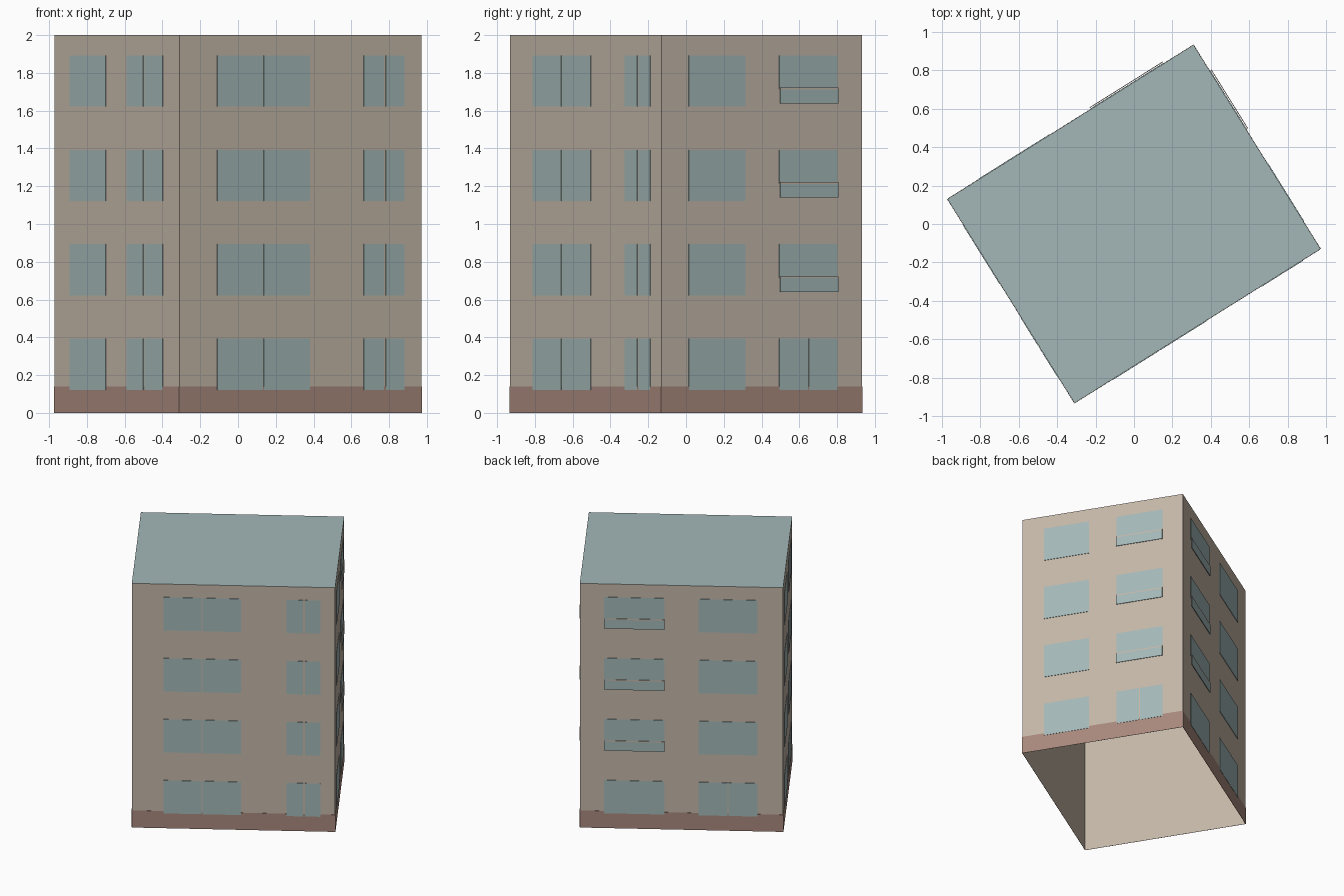
import bpy
import bmesh
from mathutils import Vector

cube = bpy.data.objects.get("Cube")
if cube:
    bpy.data.objects.remove(cube, do_unlink=True)


def make_material(name, rgb):
    mat = bpy.data.materials.new(name)
    mat.use_nodes = True
    mat.diffuse_color = (*rgb, 1)
    mat.node_tree.nodes["Principled BSDF"].inputs["Base Color"].default_value = (*rgb, 1)
    return mat


plaster = make_material("beige plaster", (0.55, 0.47, 0.39))
glass = make_material("blue grey", (0.366, 0.474, 0.474))
brick = make_material("reddish brown", (0.39, 0.25, 0.20))

# Footprint corners, counter-clockwise seen from above
corners = [Vector(c) for c in ((-0.972, 0.13, 0), (-0.31, -0.933, 0),
                               (0.972, -0.13, 0), (0.31, 0.933, 0))]
HEIGHT = 2.0
FLOORS = [0.5 * i for i in range(4)]
SILL, HEAD = 0.122, 0.393


def finish(name, bm, mat):
    mesh = bpy.data.meshes.new(name)
    bm.to_mesh(mesh)
    bm.free()
    mesh.materials.append(mat)
    obj = bpy.data.objects.new(name, mesh)
    bpy.context.collection.objects.link(obj)
    return obj


def plate(bm, side, u0, u1, z0, z1, near, far):
    """Thin box on one wall: u runs 0..1 along it, near and far lie outward."""
    a, b = corners[side], corners[(side + 1) % 4]
    along = b - a
    out = along.cross(Vector((0, 0, 1))).normalized()
    ring = [(u0, z0), (u1, z0), (u1, z1), (u0, z1)]
    back, front = [[bm.verts.new(a + along * u + out * d + Vector((0, 0, z)))
                    for u, z in ring] for d in (near, far)]
    bm.faces.new(front)
    bm.faces.new(back[::-1])
    for i in range(4):
        j = (i + 1) % 4
        bm.faces.new((back[i], back[j], front[j], front[i]))


# Walls: an open shell with no floor
bm = bmesh.new()
low = [bm.verts.new(c) for c in corners]
high = [bm.verts.new(c + Vector((0, 0, HEIGHT))) for c in corners]
for i in range(4):
    j = (i + 1) % 4
    bm.faces.new((low[i], low[j], high[j], high[i]))
finish("walls", bm, plaster)

# Flat roof
bm = bmesh.new()
bm.faces.new([bm.verts.new(c + Vector((0, 0, HEIGHT))) for c in corners])
finish("roof", bm, glass)

# Plinth band around the foot
bm = bmesh.new()
for side in range(4):
    plate(bm, side, 0, 1, 0, 0.14, 0.0005, 0.002)
finish("plinth", bm, brick)

# Window columns per wall: start, end, mullion place, mullion width, balcony
columns = {
    "left_front": [(0.127, 0.414, None, 0, False), (0.582, 0.869, 0.721, 0.012, False)],
    "main_front": [(0.155, 0.537, 0.345, 0.005, False), (0.76, 0.928, 0.847, 0.009, False)],
    "right_back": [(0.135, 0.416, None, 0, False), (0.586, 0.875, 0.73, 0.006, True)],
    "main_back": [(0.12, 0.417, None, 0, True), (0.583, 0.873, 0.73, 0.005, False)],
}

for side, (label, cols) in enumerate(columns.items()):
    panes, panels, rails = bmesh.new(), bmesh.new(), bmesh.new()
    for u0, u1, mid, width, balcony in cols:
        for floor in FLOORS:
            sill, head = floor + SILL, floor + HEAD
            upper_balcony = balcony and floor > 0
            mullion = mid and not upper_balcony and (side < 2 or floor == 0)
            if mullion:
                spans = [(u0, mid - width / 2), (mid + width / 2, u1)]
            else:
                spans = [(u0, u1)]
            bottom = floor + 0.215 if upper_balcony else sill
            for s0, s1 in spans:
                plate(panes, side, s0, s1, bottom, head, 0.0005, 0.004)
            # Shallow balcony front with a pale rail on top
            if upper_balcony:
                plate(panels, side, u0, u1, floor + 0.139, floor + 0.213, 0.008, 0.012)
                plate(rails, side, u0, u1, floor + 0.213, floor + 0.222, 0.008, 0.012)
    finish(label + "_windows", panes, glass)
    if any(col[4] for col in cols):
        finish(label + "_balcony_fronts", panels, glass)
        finish(label + "_balcony_rails", rails, plaster)
    else:
        panels.free()
        rails.free()
